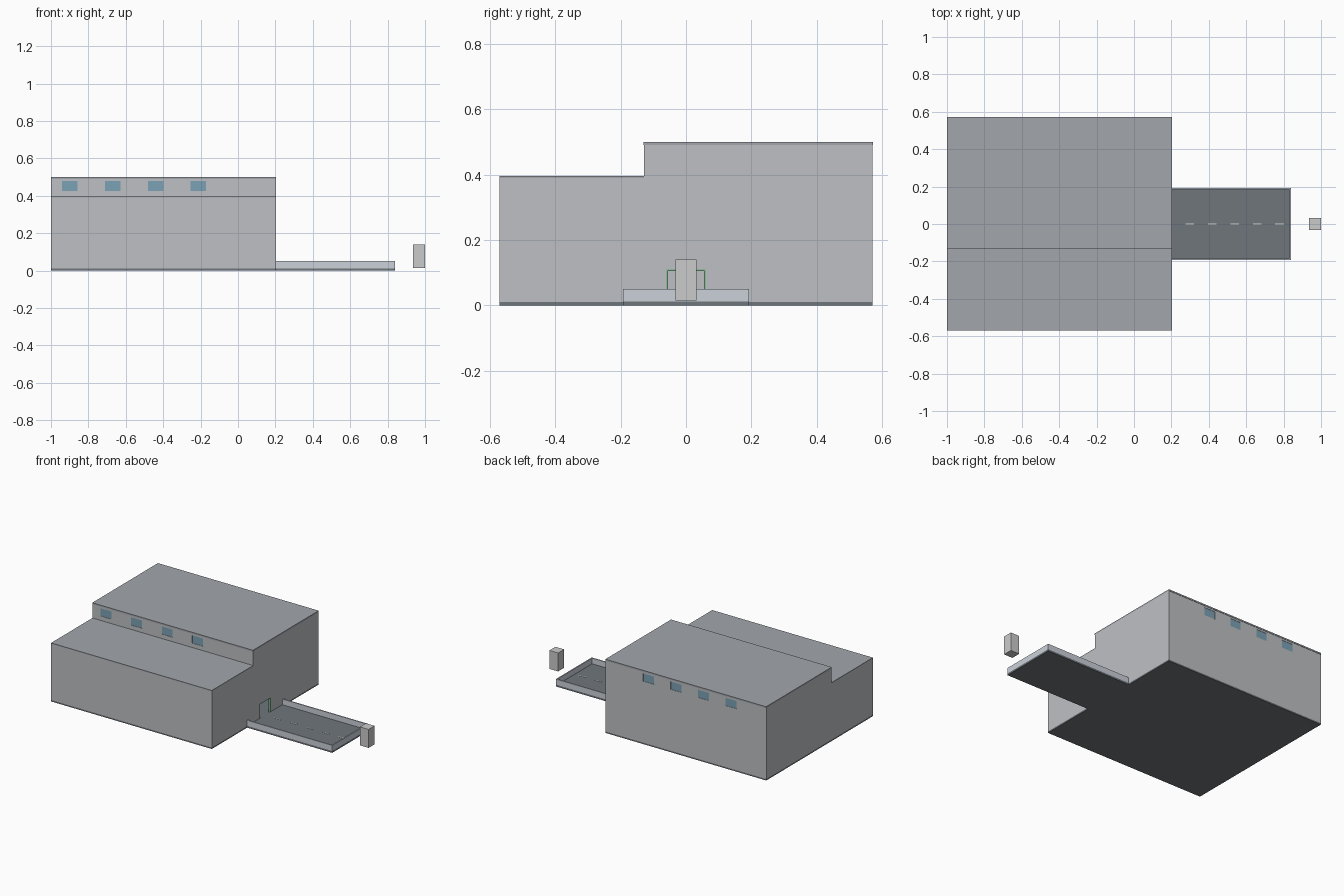
import bpy, bmesh

if "Cube" in bpy.data.objects:
    bpy.data.objects.remove(bpy.data.objects["Cube"])


def material(name, rgb):
    m = bpy.data.materials.new(name)
    m.diffuse_color = (*rgb, 1)
    m.use_nodes = True
    m.node_tree.nodes["Principled BSDF"].inputs["Base Color"].default_value = m.diffuse_color
    return m


WALL = material("wall_grey", (0.52, 0.53, 0.55))
ROOF = material("roof_grey", (0.36, 0.38, 0.41))
FLOOR = material("asphalt", (0.16, 0.18, 0.20))
GLASS = material("glass_blue", (0.20, 0.36, 0.46))
PALE = material("pale_concrete", (0.60, 0.64, 0.70))
PAINT = material("road_paint", (0.75, 0.75, 0.68))
GREEN = material("door_green", (0.15, 0.45, 0.22))
BOOTH = material("booth_grey", (0.62, 0.61, 0.60))


def link(name, bm, mat):
    bmesh.ops.recalc_face_normals(bm, faces=bm.faces)
    me = bpy.data.meshes.new(name)
    bm.to_mesh(me)
    bm.free()
    ob = bpy.data.objects.new(name, me)
    bpy.context.collection.objects.link(ob)
    if mat:
        me.materials.append(mat)
    return ob


def box(name, x, y, z, mat=None):
    bm = bmesh.new()
    bmesh.ops.create_cube(bm, size=1)
    for v in bm.verts:
        v.co = [a + (c + 0.5) * (b - a) for c, (a, b) in zip(v.co, (x, y, z))]
    return link(name, bm, mat)


def end_wall(name, x0, x1):
    # Stepped wall profile in y and z, extruded along x
    profile = [(-0.57, 0.01), (0.57, 0.01), (0.57, 0.49),
               (STEP, 0.49), (STEP, 0.39), (-0.57, 0.39)]
    bm = bmesh.new()
    face = bm.faces.new([bm.verts.new((x0, y, z)) for y, z in profile])
    ext = bmesh.ops.extrude_face_region(bm, geom=[face])["geom"]
    moved = [g for g in ext if isinstance(g, bmesh.types.BMVert)]
    bmesh.ops.translate(bm, verts=moved, vec=(x1 - x0, 0, 0))
    return link(name, bm, WALL)


def cut(ob, cutter):
    mod = ob.modifiers.new("opening", "BOOLEAN")
    mod.object = cutter
    mod.operation = "DIFFERENCE"
    mod.solver = "EXACT"
    bpy.context.view_layer.objects.active = ob
    bpy.ops.object.modifier_apply(modifier=mod.name)
    bpy.data.objects.remove(cutter)


def add_windows(wall, name, centres, y0, y1, pane_y):
    for i, cx in enumerate(centres):
        x, z = (cx - 0.041, cx + 0.041), (0.425, 0.478)
        cut(wall, box("cutter", x, (y0 - 0.02, y1 + 0.02), z))
        box(f"{name}_window_{i + 1}", x, (pane_y - 0.002, pane_y + 0.002), z, GLASS)


T = 0.012       # wall thickness
L, R = -1.0, 0.203
STEP = -0.128   # where the roof steps up

# Building shell
box("ground_slab", (L, R), (-0.57, 0.57), (0, 0.01), FLOOR)
box("upper_floor", (L + T, R - T), (-0.57 + T, 0.57 - T), (0.185, 0.195), FLOOR)
end_wall("left_wall", L, L + T)
right = end_wall("right_wall", R - T, R)
inner = (L + T, R - T)
box("front_wall", inner, (-0.57, -0.57 + T), (0.01, 0.39), WALL)
step = box("step_wall", inner, (STEP, STEP + T), (0.39, 0.49), WALL)
back = box("back_wall", inner, (0.57 - T, 0.57), (0.01, 0.49), WALL)
box("lower_roof", (L, R), (-0.57, STEP), (0.388, 0.396), ROOF)
box("upper_roof", (L, R), (STEP - 0.002, 0.572), (0.49, 0.5), ROOF)

# High windows
add_windows(step, "front", [-0.90, -0.67, -0.44, -0.213], STEP, STEP + T, STEP + 0.004)
add_windows(back, "back", [-0.12, -0.325, -0.53, -0.735], 0.57 - T, 0.57, 0.566)

# Entrance in the right wall
cut(right, box("cutter", (R - 0.05, R + 0.05), (-0.06, 0.06), (0.0, 0.11)))
for side, s in (("front", -1), ("back", 1)):
    box(f"door_post_{side}", (R - T, R), sorted((s * 0.055, s * 0.06)), (0.01, 0.11), GREEN)
box("door_lintel", (R - T, R), (-0.06, 0.06), (0.106, 0.11), GREEN)

# Entrance yard with low walls
E = 0.84
box("yard_slab", (R, E), (-0.192, 0.192), (0, 0.012), FLOOR)
for side, s in (("front", -1), ("back", 1)):
    box(f"yard_wall_{side}", (R, E), sorted((s * 0.184, s * 0.192)), (0.012, 0.05), PALE)
box("yard_wall_end", (E - 0.008, E), (-0.184, 0.184), (0.012, 0.05), PALE)

# Painted lane dashes
for i in range(5):
    x = 0.275 + 0.12 * i
    box(f"lane_dash_{i + 1}", (x, x + 0.047), (-0.003, 0.003), (0.012, 0.0135), PAINT)

# Free-standing booth
box("booth", (0.935, 1.0), (-0.032, 0.032), (0.015, 0.14), BOOTH)
